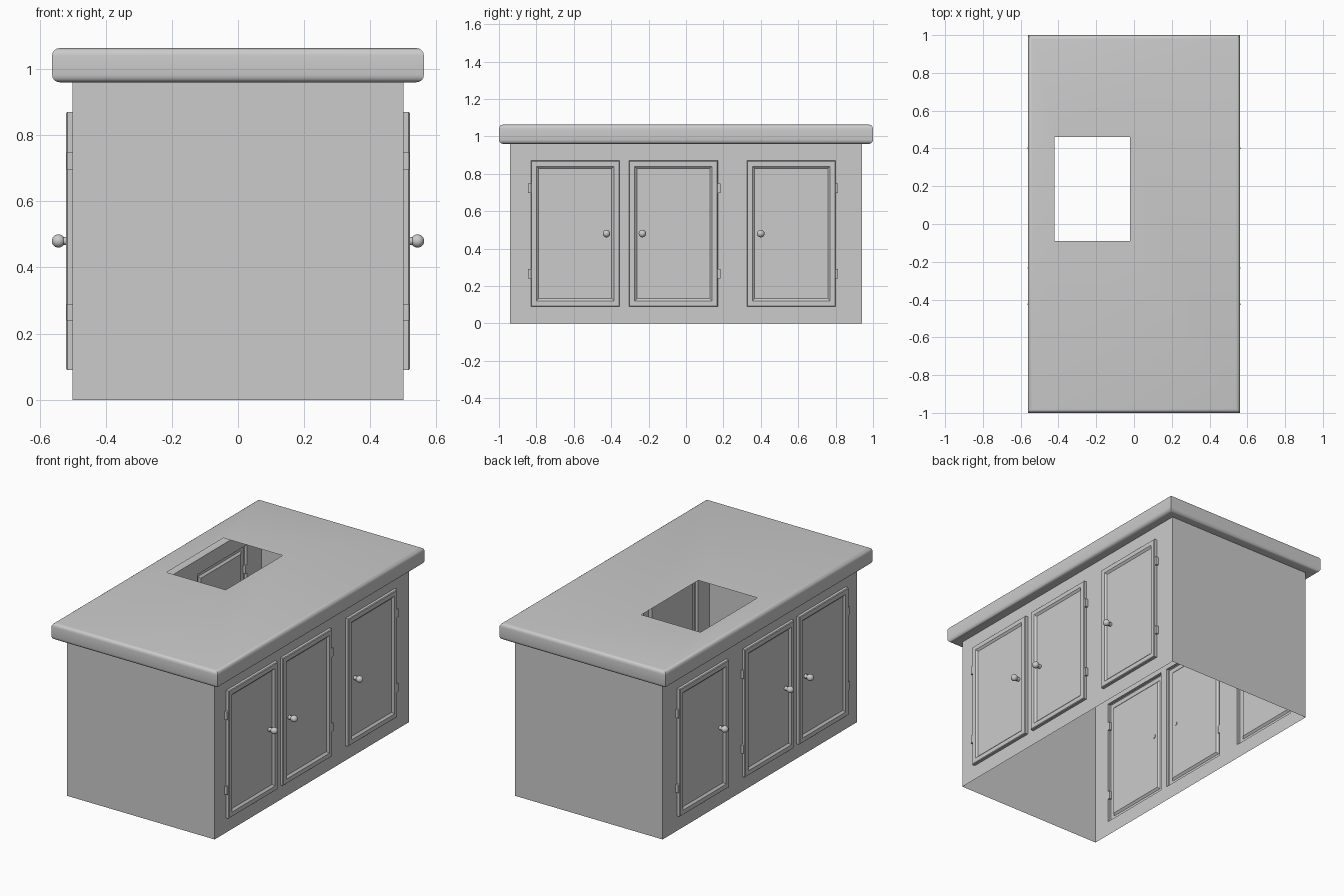
import bpy, bmesh, math
from mathutils import Matrix

if "Cube" in bpy.data.objects:
    bpy.data.objects.remove(bpy.data.objects["Cube"])

DOORS = [(-0.83, -0.355), (-0.305, 0.17), (0.325, 0.80)]
Z0, Z1 = 0.09, 0.87


def finish(bm, name, smooth=None, mirror=False):
    mesh = bpy.data.meshes.new(name)
    bm.to_mesh(mesh)
    bm.free()
    ob = bpy.data.objects.new(name, mesh)
    bpy.context.collection.objects.link(ob)
    if smooth:
        bpy.ops.object.select_all(action='DESELECT')
        ob.select_set(True)
        bpy.context.view_layer.objects.active = ob
        bpy.ops.object.shade_smooth_by_angle(angle=math.radians(smooth))
    if mirror:
        ob.modifiers.new("mirror", 'MIRROR').use_mirror_merge = False
    return ob


def bridge(bm, loops, cap=False):
    """Skin a series of four-point loops, optionally closing the last one."""
    rings = [[bm.verts.new(p) for p in loop] for loop in loops]
    for a, b in zip(rings, rings[1:]):
        for i in range(4):
            j = (i + 1) % 4
            bm.faces.new((a[i], a[j], b[j], b[i]))
    if cap:
        bm.faces.new(rings[-1])


def flat_rect(x0, x1, y0, y1, z):
    return [(x0, y0, z), (x1, y0, z), (x1, y1, z), (x0, y1, z)]


def side_rect(y0, y1, z0, z1, x):
    return [(x, y0, z0), (x, y1, z0), (x, y1, z1), (x, y0, z1)]


# Countertop: open shell with rounded rim and a sink cut-out in the top sheet
R, HX, HY, ZB, ZT = 0.022, 0.562, 1.0, 0.96, 1.063
loops = [flat_rect(-0.5, 0.5, -0.94, 0.94, ZB)]
for cz, start in ((ZB + R, -90), (ZT - R, 0)):
    for k in range(5):
        a = math.radians(start + 22.5 * k)
        d = R - R * math.cos(a)
        loops.append(flat_rect(-HX + d, HX - d, -HY + d, HY - d, cz + R * math.sin(a)))
loops.append(flat_rect(-0.42, -0.02, -0.09, 0.46, ZT))
bm = bmesh.new()
bridge(bm, loops)
finish(bm, "countertop", 35)

# Cabinet body: thin walls, open top and bottom, with door openings in both sides
bm = bmesh.new()
ys = [-0.94] + [y for d in DOORS for y in d] + [0.94]
zs = [0, Z0, Z1, ZB]
for s in (1, -1):
    for i in range(len(ys) - 1):
        for k in range(3):
            if i % 2 and k == 1:
                continue
            pts = side_rect(ys[i], ys[i + 1], zs[k], zs[k + 1], 0.5 * s)
            bm.faces.new([bm.verts.new(p) for p in pts[::s]])
    end = [(-0.5, -0.94 * s, 0), (0.5, -0.94 * s, 0), (0.5, -0.94 * s, ZB), (-0.5, -0.94 * s, ZB)]
    bm.faces.new([bm.verts.new(p) for p in end[::s]])
bmesh.ops.remove_doubles(bm, verts=bm.verts, dist=1e-4)
finish(bm, "cabinet_body")

# Doors, hinges and knobs, mirrored to the other side
HINGE_Y = [DOORS[0][0], DOORS[1][1], DOORS[2][1]]
KNOB_Y = [-0.425, -0.233, 0.40]
for n, (y0, y1) in enumerate(DOORS, 1):
    # Raised frame with a recessed panel
    bm = bmesh.new()
    bridge(bm, [side_rect(y0 + d, y1 - d, Z0 + d, Z1 - d, x)
                for d, x in ((0, 0.5), (0, 0.516), (0.004, 0.52), (0.03, 0.52), (0.042, 0.509))], cap=True)
    finish(bm, f"door_{n}", mirror=True)

    # Two hinges beside the door
    bm = bmesh.new()
    for z in (0.265, 0.722):
        m = Matrix.Translation((0.5085, HINGE_Y[n - 1], z)) @ Matrix.Diagonal((0.017, 0.028, 0.05, 1))
        bmesh.ops.create_cube(bm, size=1, matrix=m)
    finish(bm, f"hinges_{n}", mirror=True)

    # Round knob on a short stem
    bm = bmesh.new()
    turn = Matrix.Rotation(math.pi / 2, 4, 'Y')
    y = KNOB_Y[n - 1]
    bmesh.ops.create_uvsphere(bm, u_segments=20, v_segments=12, radius=0.02,
                              matrix=Matrix.Translation((0.543, y, 0.48)) @ turn)
    bmesh.ops.create_cone(bm, cap_ends=True, segments=16, radius1=0.012, radius2=0.012, depth=0.03,
                          matrix=Matrix.Translation((0.521, y, 0.48)) @ turn)
    finish(bm, f"knob_{n}", 40, mirror=True)
